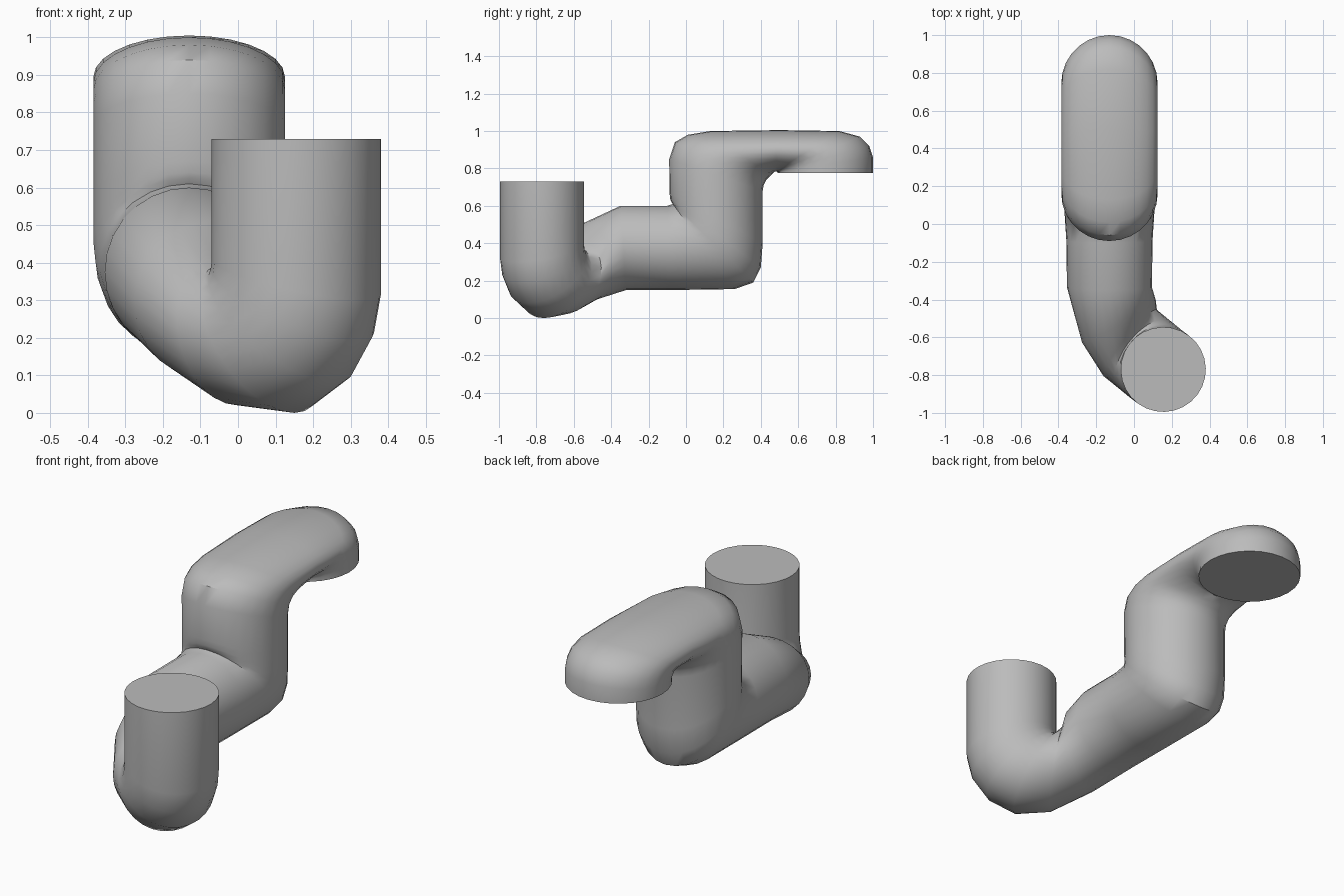
import bpy, bmesh, math
from mathutils import Vector

cube = bpy.data.objects.get("Cube")
if cube:
    bpy.data.objects.remove(cube, do_unlink=True)

SIDES = 28
AXIS_X = -0.13   # plane of the straight rear run

grey = bpy.data.materials.new("plain grey")
grey.use_nodes = True
colour = (0.5, 0.5, 0.5, 1)
grey.diffuse_color = colour
grey.node_tree.nodes["Principled BSDF"].inputs["Base Color"].default_value = colour

rings = []  # (lower/back point, upper/front point, half width, heading)


def ring(a, b, width, heading=0):
    rings.append((Vector(a), Vector(b), width, math.radians(heading)))


def rear(ay, az, by, bz, width):
    ring((AXIS_X, ay, az), (AXIS_X, by, bz), width)


# Front riser and its bottom elbow
INNER = (-0.025, -0.635)
ring((0.335, -0.905, 0.73), (*INNER, 0.73), 0.225, 53)
ring((0.335, -0.905, 0.30), (*INNER, 0.42), 0.225, 53)
ring((0.315, -0.890, 0.19), (*INNER, 0.41), 0.225, 53)
ring((0.255, -0.845, 0.08), (*INNER, 0.40), 0.225, 53)
ring((0.150, -0.760, 0.00), (-0.03, -0.63, 0.40), 0.225, 53)
ring((0.000, -0.660, 0.02), (-0.04, -0.60, 0.43), 0.225, 51)
# Turn into the rear run
ring((-0.09, -0.50, 0.095), (-0.07, -0.53, 0.51), 0.225, 30)
rear(-0.32, 0.15, -0.35, 0.60, 0.225)
# Horizontal run and elbow up
rear(-0.08, 0.15, -0.10, 0.60, 0.228)
rear(0.26, 0.155, -0.07, 0.61, 0.24)
rear(0.36, 0.19, -0.08, 0.625, 0.25)
rear(0.40, 0.27, -0.085, 0.64, 0.255)
rear(0.41, 0.40, -0.088, 0.67, 0.255)
# Rear riser and elbow back
rear(0.41, 0.68, -0.09, 0.85, 0.255)
rear(0.415, 0.71, -0.06, 0.94, 0.255)
rear(0.43, 0.74, 0.01, 0.98, 0.255)
rear(0.45, 0.76, 0.13, 1.00, 0.255)
# Flattened top and down-facing mouth
rear(0.475, 0.785, 0.50, 1.005, 0.255)
rear(0.48, 0.785, 0.82, 1.00, 0.255)
rear(0.485, 0.785, 0.93, 0.97, 0.255)
rear(0.487, 0.782, 0.98, 0.92, 0.255)
rear(0.49, 0.78, 1.00, 0.86, 0.255)
rear(0.49, 0.775, 1.00, 0.775, 0.255)

# Skin the rings into one closed tube
bm = bmesh.new()
loops = []
for a, b, width, heading in rings:
    centre, u = (a + b) / 2, (b - a) / 2
    v = Vector((math.cos(heading), math.sin(heading), 0)) * width
    angles = [math.tau * i / SIDES for i in range(SIDES)]
    loops.append([bm.verts.new(centre + u * math.cos(t) + v * math.sin(t)) for t in angles])
for p, q in zip(loops, loops[1:]):
    for i in range(SIDES):
        j = (i + 1) % SIDES
        bm.faces.new((p[i], p[j], q[j], q[i]))
bm.faces.new(loops[0])
bm.faces.new(loops[-1])
bmesh.ops.recalc_face_normals(bm, faces=bm.faces)

mesh = bpy.data.meshes.new("bent_pipe")
bm.to_mesh(mesh)
bm.free()
mesh.materials.append(grey)
pipe = bpy.data.objects.new("bent_pipe", mesh)
bpy.context.collection.objects.link(pipe)
bpy.context.view_layer.objects.active = pipe
pipe.select_set(True)
bpy.ops.object.shade_smooth_by_angle(angle=math.radians(40))
